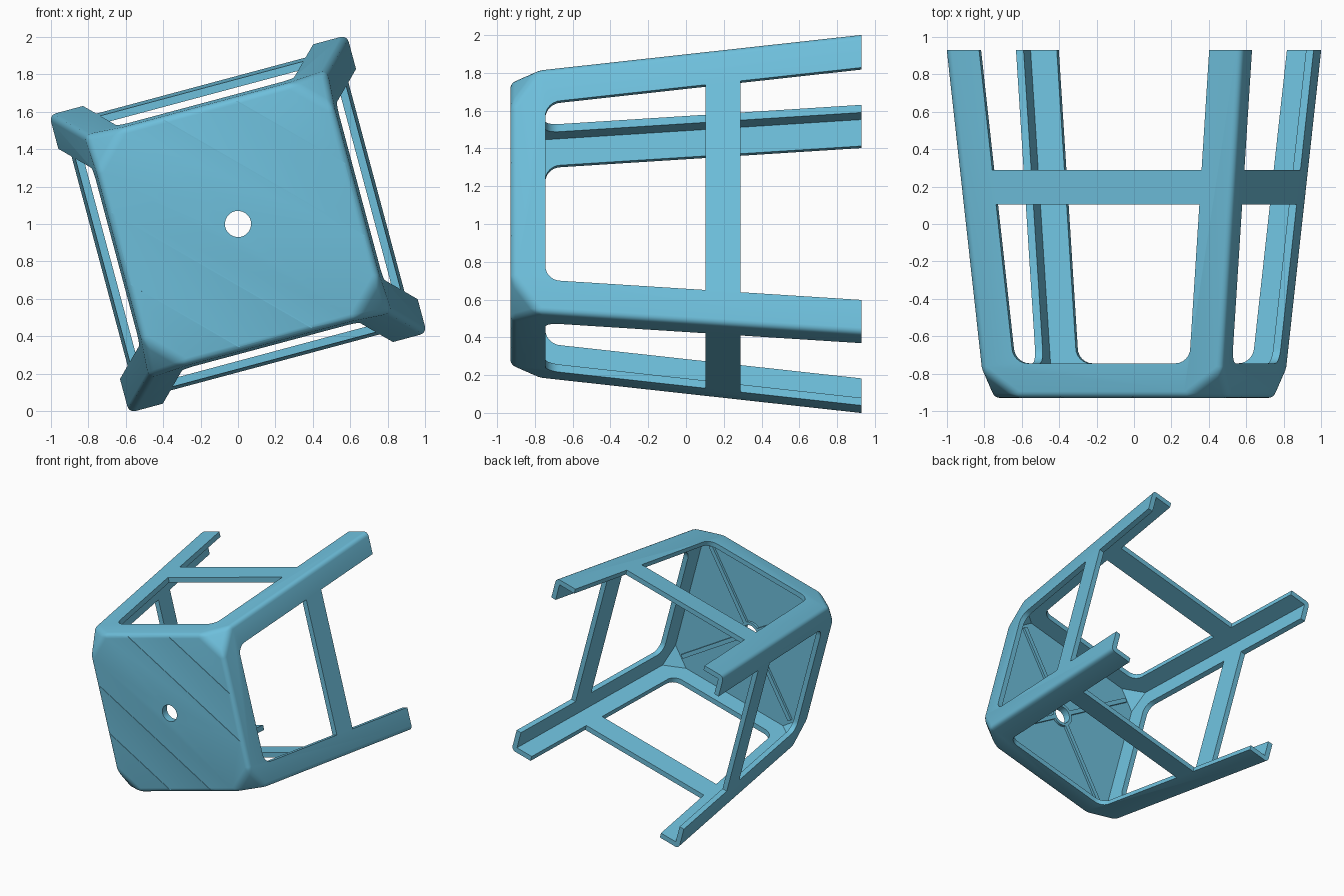
import bpy, bmesh, math
from mathutils import Matrix, Vector

if "Cube" in bpy.data.objects:
    bpy.data.objects.remove(bpy.data.objects["Cube"])

# The stool lies on its side: its axis runs along y, seat at -y, feet at +y,
# rolled 15 degrees about y.  Parts are built unrolled, then turned.
T = 0.042            # wall thickness
LEG = 0.187          # width of each leg arm
SEAT, FOOT = -0.93, 0.93
ROLL = Matrix.Translation((0, 0, 1)) @ Matrix.Rotation(math.radians(-15), 4, 'Y')

blue = bpy.data.materials.new("light blue plastic")
blue.diffuse_color = (0.155, 0.52, 0.71, 1)
blue.use_nodes = True
blue.node_tree.nodes["Principled BSDF"].inputs["Base Color"].default_value = blue.diffuse_color


def half(y):
    """Half width of the tapering body at depth y."""
    return 0.67 + 0.09 * (y + 0.78)


def make(name, bm):
    bmesh.ops.recalc_face_normals(bm, faces=bm.faces)
    me = bpy.data.meshes.new(name)
    bm.to_mesh(me)
    bm.free()
    ob = bpy.data.objects.new(name, me)
    bpy.context.collection.objects.link(ob)
    me.materials.append(blue)
    return ob


def body(name, inset, end, bevel=0):
    """Tapered square block with clipped corners at the seat end."""
    bm = bmesh.new()
    front = SEAT + inset
    h, cut = half(front) - inset, 0.19 - 1.17 * inset
    for sx in (-1, 1):
        for sz in (-1, 1):
            for y in (-0.78, end):
                w = half(y) - inset
                bm.verts.new((sx * w, y, sz * w))
            bm.verts.new((sx * h, front, sz * (h - cut)))
            bm.verts.new((sx * (h - cut), front, sz * h))
    bmesh.ops.convex_hull(bm, input=bm.verts[:])
    bmesh.ops.dissolve_limit(bm, angle_limit=0.02, verts=bm.verts[:], edges=bm.edges[:])
    if bevel:
        edges = [e for e in bm.edges if min(v.co.y for v in e.verts) < end - 0.01]
        bmesh.ops.bevel(bm, geom=edges, offset=bevel, segments=4, profile=0.5,
                        affect='EDGES', clamp_overlap=True)
    return make(name, bm)


def window(y0, y1, radius, turn):
    """Trapezoid prism cutting a window through two opposite sides."""
    bm = bmesh.new()
    w0, w1 = half(y0) - LEG, half(y1) - LEG
    pts = [(w1, y1)]
    if radius:
        steps = [math.radians(a) for a in range(0, 91, 15)]
        pts += [(w0 + 0.09 * radius - radius + radius * math.cos(a),
                 y0 + radius - radius * math.sin(a)) for a in steps]
    else:
        pts += [(w0, y0)]
    pts += [(-x, y) for x, y in reversed(pts)]
    face = bm.faces.new([bm.verts.new((x, y, -1.5)) for x, y in pts])
    ext = bmesh.ops.extrude_face_region(bm, geom=[face])
    bmesh.ops.translate(bm, vec=(0, 0, 3),
                        verts=[g for g in ext['geom'] if isinstance(g, bmesh.types.BMVert)])
    if turn:
        bmesh.ops.rotate(bm, matrix=Matrix.Rotation(math.pi / 2, 3, 'Y'), verts=bm.verts)
    return make("window_cutter", bm)


def box(name, size, matrix):
    bm = bmesh.new()
    bmesh.ops.create_cube(bm, size=1, matrix=matrix @ Matrix.Diagonal((*size, 1)))
    return make(name, bm)


def subtract(target, cutter):
    mod = target.modifiers.new("cut", 'BOOLEAN')
    mod.operation, mod.solver, mod.object = 'DIFFERENCE', 'EXACT', cutter
    bpy.context.view_layer.objects.active = target
    bpy.ops.object.modifier_apply(modifier=mod.name)
    bpy.data.objects.remove(cutter)


def finish(ob):
    ob.matrix_world = ROLL
    bpy.ops.object.select_all(action='DESELECT')
    ob.select_set(True)
    bpy.context.view_layer.objects.active = ob
    bpy.ops.object.shade_smooth_by_angle(angle=math.radians(30))


# Hollow body: seat, four angled legs and stretchers in one moulded shell
shell = body("stool_shell", 0, FOOT, bevel=0.035)
subtract(shell, body("hollow_cutter", T, 1.3))
for turn in (False, True):
    subtract(shell, window(-0.745, 0.103, 0.085, turn))   # seat to stretcher
    subtract(shell, window(0.288, 1.3, 0, turn))          # stretcher to feet

# Hole in the seat centre
bm = bmesh.new()
bmesh.ops.create_cone(bm, cap_ends=True, segments=32, radius1=0.07, radius2=0.07, depth=0.3,
                      matrix=Matrix.Translation((0, SEAT, 0)) @ Matrix.Rotation(math.pi / 2, 4, 'X'))
hole = make("hole_cutter", bm)
subtract(shell, hole)

# Fine diagonal grooves on the seat surface
DIAG = Matrix.Rotation(math.radians(45), 4, 'Y')
for k in (-0.8, -0.4, 0.4, 0.8):
    reach = 1.35 - abs(k)
    subtract(shell, box("groove_cutter", (reach * 1.35, 0.008, 0.006),
                        DIAG @ Matrix.Translation((0, SEAT, k / math.sqrt(2)))))
finish(shell)

# Diagonal ribs under the seat
inner = SEAT + T
for i in range(4):
    m = Matrix.Rotation(math.radians(45 + 90 * i), 4, 'Y')
    finish(box(f"seat_rib_{i + 1}", (0.67, 0.03, 0.035),
               m @ Matrix.Translation((0.415, inner + 0.005, 0))))

# Raised ring around the hole, under the seat
bm = bmesh.new()
N = 32
rings = []
for r, y in ((0.07, inner - 0.01), (0.095, inner - 0.01), (0.095, inner + 0.02), (0.07, inner + 0.02)):
    rings.append([bm.verts.new((r * math.cos(a), y, r * math.sin(a)))
                  for a in (2 * math.pi * j / N for j in range(N))])
for a, b in zip(rings, rings[1:] + rings[:1]):
    for j in range(N):
        bm.faces.new((a[j], a[(j + 1) % N], b[(j + 1) % N], b[j]))
finish(make("hole_ring", bm))
